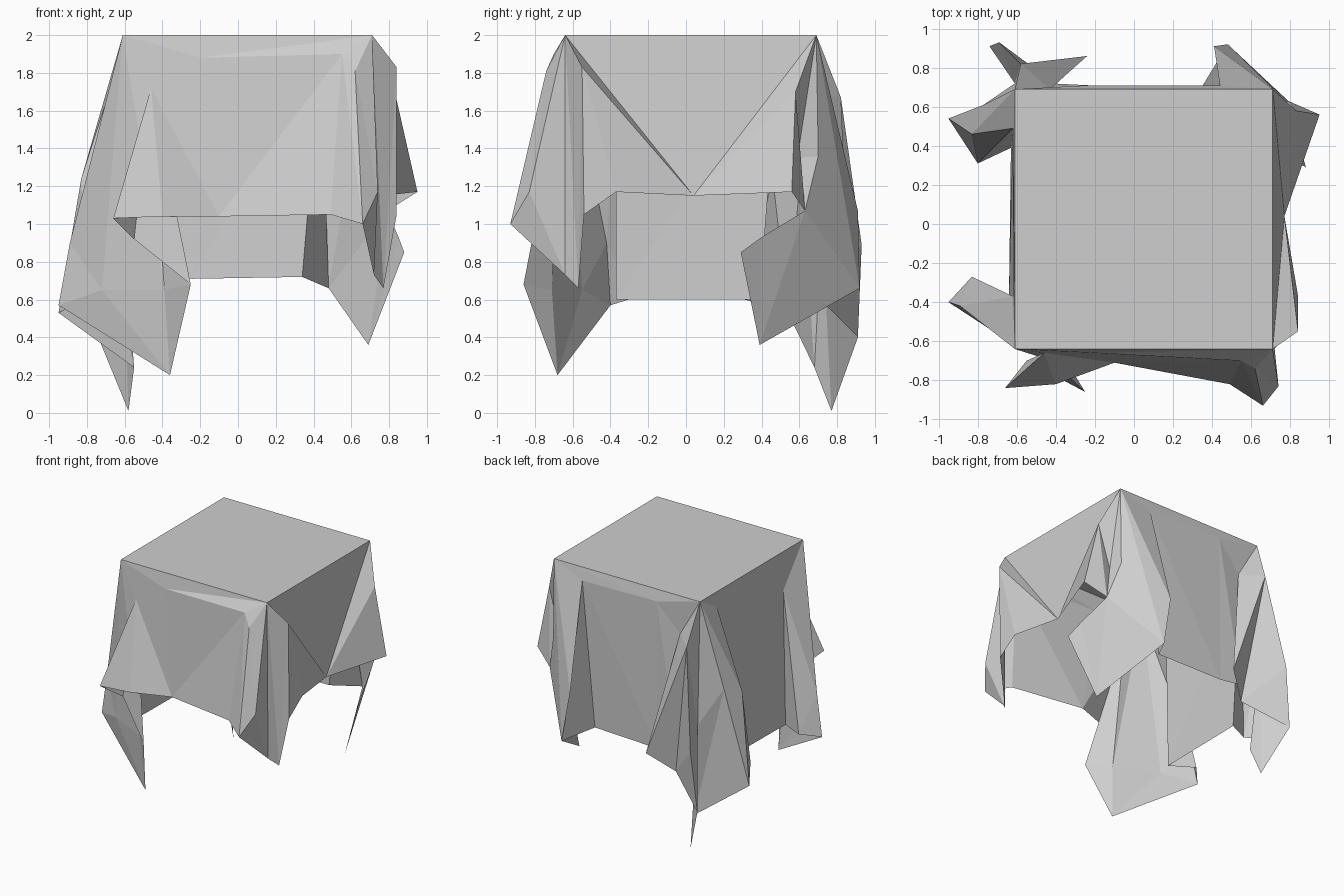
import bpy
import bmesh
from mathutils import Vector

cube = bpy.data.objects.get("Cube")
if cube:
    bpy.data.objects.remove(cube, do_unlink=True)

cloth = bpy.data.materials.new("grey cloth")
cloth.use_nodes = True
GREY = (0.62, 0.62, 0.62, 1)
cloth.diffuse_color = GREY
cloth.node_tree.nodes["Principled BSDF"].inputs["Base Color"].default_value = GREY

# Table corners: f/b = front/back, n/p = -x/+x side
points = dict(fn=(-.61, -.64, 2), fp=(.71, -.64, 2), bp=(.71, .69, 2), bn=(-.61, .69, 2))


def sheet(name, faces, **new_points):
    """Piece of cloth; each string in faces names the points of one face."""
    points.update(new_points)
    bm = bmesh.new()
    verts = {}
    for face in faces:
        keys = face.split()
        for key in keys:
            if key not in verts:
                verts[key] = bm.verts.new(points[key])
        bm.faces.new([verts[key] for key in keys])
    # Consistent normals facing away from the middle of the table
    bmesh.ops.recalc_face_normals(bm, faces=bm.faces)
    middle = Vector((0, 0, 1))
    if sum(f.normal.dot(f.calc_center_median() - middle) * f.calc_area() for f in bm.faces) < 0:
        bmesh.ops.reverse_faces(bm, faces=bm.faces)
    mesh = bpy.data.meshes.new(name)
    bm.to_mesh(mesh)
    bm.free()
    mesh.materials.append(cloth)
    bpy.context.collection.objects.link(bpy.data.objects.new(name, mesh))


# Flat top
sheet("cloth_top", ["fn fp bp bn"])

# Corner folds
sheet(
    "front_plus_x_fold",
    ["fp crease knee", "crease hem_end nose", "crease nose knee", "knee nose lip",
     "fp knee lip", "nose inner lip", "fp lip inner", "fp inner tip", "fp tip ridge",
     "ridge tip side_hem", "ridge side_hem side_end"],
    crease=(.55, -.70, 1.9), knee=(.62, -.74, 1.81), hem_end=(.49, -.82, 1.05),
    nose=(.66, -.93, 1), lip=(.74, -.83, 1.17), inner=(.72, -.64, .73),
    tip=(.77, -.57, .66), ridge=(.84, -.55, 1.83), side_hem=(.84, -.54, 1.05),
    side_end=(.84, -.37, 1.17),
)
front_crease, front_hem_end = points["crease"], points["hem_end"]
side_ridge, side_hem_start = points["ridge"], points["side_end"]

sheet(
    "back_plus_x_fold",
    ["crease hem_end tip bulge", "bp crease bulge", "bp bulge tip", "bp tip valley",
     "valley tip inner", "tip point inner", "inner point elbow", "elbow point flap",
     "bp valley groove", "valley inner groove", "bp groove ridge", "groove inner ridge",
     "ridge inner side_end"],
    crease=(.44, .71, 1.9), hem_end=(.34, .69, .72), bulge=(.41, .91, 1.07),
    tip=(.48, .92, .66), point=(.69, .39, .36), valley=(.71, .70, 1.36),
    groove=(.73, .59, 1.35), inner=(.79, .63, 1.07), elbow=(.85, .40, .93),
    flap=(.88, .29, .85), ridge=(.83, .58, 1.7), side_end=(.95, .56, 1.17),
)
back_crease, back_hem_start = points["crease"], points["hem_end"]
side_crease, side_hem_end = points["ridge"], points["side_end"]

sheet(
    "back_minus_x_fold",
    ["bn crease crest", "crease hem_end lobe", "crease lobe crest", "crest lobe under",
     "crest under bulge", "bulge under wing", "bn crest valley", "crest bulge valley",
     "bulge wing valley", "valley wing tip", "valley tip inner", "bn valley knee",
     "valley inner knee", "knee inner flap", "knee flap ridge", "bn knee ridge",
     "bn ridge side_crease", "ridge flap turn", "side_crease ridge turn",
     "side_crease turn side_end"],
    crease=(-.43, .69, 1.69), hem_end=(-.43, .72, .73), lobe=(-.24, .86, .73),
    crest=(-.58, .82, 1.67), under=(-.42, .73, .58), bulge=(-.69, .93, .89),
    wing=(-.74, .91, .4), tip=(-.58, .77, .01), valley=(-.61, .72, 1),
    knee=(-.77, .61, 1.3), flap=(-.95, .54, .53), inner=(-.55, .68, .24),
    ridge=(-.83, .46, 1.24), side_crease=(-.62, .49, 1.89), turn=(-.80, .31, .6),
    side_end=(-.63, .39, .6),
)
back_valley, back_hem_end = points["crease"], points["hem_end"]
far_crease, far_hem_start = points["side_crease"], points["side_end"]

sheet(
    "front_minus_x_fold",
    ["crease hem_end valley", "crease valley flap", "crease flap elbow", "fn crease elbow",
     "fn elbow dent", "elbow flap tip", "dent elbow tip", "dent tip wing",
     "ridge dent wing", "fn dent ridge", "fn ridge side_crease", "ridge wing turn",
     "ridge turn side_crease", "side_crease turn side_end"],
    crease=(-.46, -.66, 1.72), hem_end=(-.66, -.84, 1.03), valley=(-.55, -.70, .92),
    dent=(-.72, -.55, .65), elbow=(-.39, -.71, .65), flap=(-.25, -.86, .68),
    tip=(-.36, -.68, .2), wing=(-.95, -.40, .57), ridge=(-.89, -.42, .9),
    turn=(-.83, -.27, .61), side_crease=(-.62, -.37, 1.69), side_end=(-.64, -.37, .6),
)
left_crest, left_hem = points["crease"], points["hem_end"]
far_ridge, far_hem_end = points["side_crease"], points["side_end"]

# Hanging panels between the folds
sheet(
    "front_panel",
    ["fn crest bulge", "fn bulge fp", "bulge crease fp", "crest corner bend",
     "crest bend middle", "crest middle bulge", "bulge middle crease", "middle hem crease"],
    crest=left_crest, corner=left_hem, crease=front_crease, hem=front_hem_end,
    bulge=(-.20, -.66, 1.88), bend=(-.40, -.82, 1.04), middle=(-.10, -.71, 1.04),
)
sheet(
    "plus_x_panel",
    ["fp bp middle", "fp middle ridge", "ridge middle start", "bp crease middle",
     "crease end middle"],
    ridge=side_ridge, start=side_hem_start, crease=side_crease, end=side_hem_end,
    middle=(.77, .04, 1.15),
)
sheet(
    "back_panel",
    ["bp bn bulge", "bp bulge crease", "bn valley bulge", "bulge valley end",
     "bulge end middle", "crease bulge middle", "crease middle start"],
    crease=back_crease, start=back_hem_start, valley=back_valley, end=back_hem_end,
    bulge=(-.23, .71, 1.91), middle=(-.24, .71, .71),
)
sheet(
    "minus_x_panel",
    ["bn fn crease", "fn ridge crease", "ridge end crease", "end start crease"],
    crease=far_crease, start=far_hem_start, ridge=far_ridge, end=far_hem_end,
)
